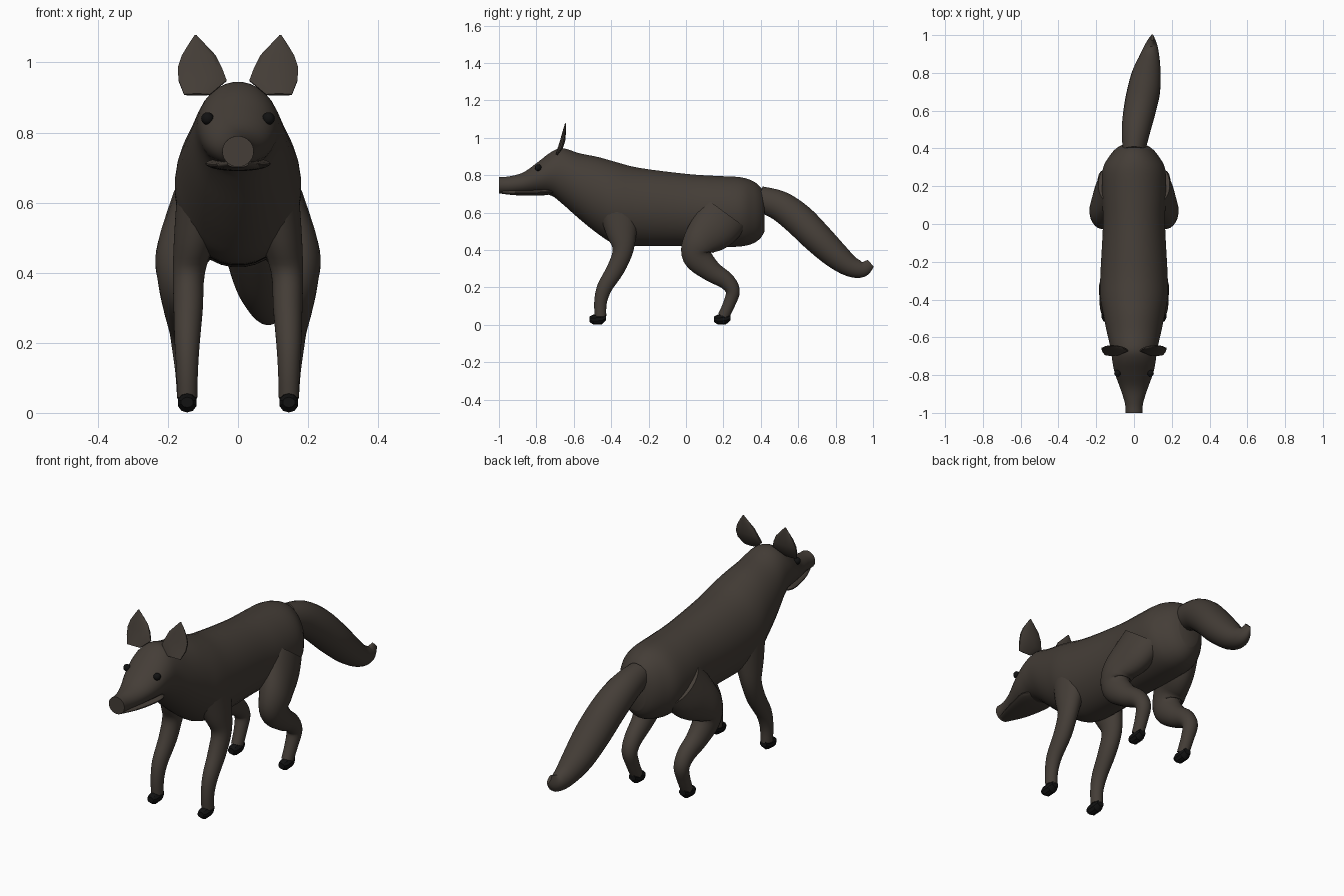
import bpy
import bmesh
import math
from mathutils import Vector

cube = bpy.data.objects.get("Cube")
if cube:
    bpy.data.objects.remove(cube, do_unlink=True)


def make_material(name, colour):
    material = bpy.data.materials.new(name)
    material.use_nodes = True
    material.diffuse_color = (*colour, 1)
    shader = material.node_tree.nodes["Principled BSDF"]
    shader.inputs["Base Color"].default_value = (*colour, 1)
    shader.inputs["Roughness"].default_value = 0.9
    return material


fur = make_material("dark brown fur", (0.058, 0.047, 0.038))
black = make_material("black", (0.006, 0.006, 0.006))


def spline(rows, steps):
    """Catmull-Rom interpolation through rows of numbers."""
    rows = [Vector(row) for row in rows]
    result = []
    for i in range(len(rows) - 1):
        a, b = rows[max(i - 1, 0)], rows[i]
        c, d = rows[i + 1], rows[min(i + 2, len(rows) - 1)]
        for k in range(steps):
            t = k / steps
            result.append(b + (c - a) * (t / 2)
                          + (a * 2 - b * 5 + c * 4 - d) * (t * t / 2)
                          + (b * 3 - a - c * 3 + d) * (t ** 3 / 2))
    return result + [rows[-1]]


def finish(name, bm, material, angle):
    bmesh.ops.recalc_face_normals(bm, faces=bm.faces)
    mesh = bpy.data.meshes.new(name)
    bm.to_mesh(mesh)
    bm.free()
    mesh.materials.append(material)
    mesh.shade_smooth()
    mesh.set_sharp_from_angle(angle=math.radians(angle))
    obj = bpy.data.objects.new(name, mesh)
    bpy.context.scene.collection.objects.link(obj)
    return obj


def loft(name, rows, material=fur, side=1, steps=4, sides=24,
         upright=False, angle=45, shift=0):
    """Skin oval rings; each row is x, y, z, half width, half depth."""
    rows = spline(rows, steps)
    bm = bmesh.new()
    rings = []
    for i, row in enumerate(rows):
        centre = Vector(row[:3])
        before = Vector(rows[max(i - 1, 0)][:3])
        after = Vector(rows[min(i + 1, len(rows) - 1)][:3])
        along = after - before
        across = Vector((0, 0, 1))
        if not upright:
            across = Vector((0, -along.z, along.y)).normalized()
        ring = []
        for k in range(sides):
            turn = math.tau * (k + 0.5) / sides
            p = centre + across * (row[4] * math.sin(turn))
            p.x += row[3] * math.cos(turn)
            ring.append(bm.verts.new((p.x * side, p.y + shift, p.z)))
        rings.append(ring)
    for low, high in zip(rings, rings[1:]):
        for k in range(sides):
            n = (k + 1) % sides
            bm.faces.new((low[k], low[n], high[n], high[k]))
    bm.faces.new(rings[0])
    bm.faces.new(rings[-1])
    return finish(name, bm, material, angle)


# Torso, neck and head in one skin: y, top, bottom, half width
outline = [
    (-1, .79, .702, .045), (-.95, .793, .702, .048), (-.87, .815, .702, .073),
    (-.79, .872, .70, .102), (-.72, .925, .69, .116), (-.66, .945, .645, .124),
    (-.57, .918, .565, .145), (-.47, .898, .485, .165),
    (-.38, .873, .432, .18), (-.25, .84, .42, .178), (0, .808, .42, .165),
    (.16, .797, .415, .17), (.29, .79, .418, .166), (.36, .768, .435, .13),
    (.40, .735, .465, .095), (.42, .70, .50, .06),
]
loft("body", [(0, y, (top + low) / 2, wide, (top - low) / 2)
              for y, top, low, wide in outline], upright=True, sides=32)

# Lower jaw
loft("lower_jaw", [
    (0, -.985, .711, .03, .011), (0, -.9, .707, .062, .015),
    (0, -.8, .708, .086, .018), (0, -.745, .712, .092, .018),
    (0, -.71, .712, .07, .01)], upright=True)

# Bushy tail, curling up at its tip
loft("tail", [
    (0, .39, .675, .06, .068), (.012, .5, .637, .077, .08),
    (.03, .6, .565, .086, .086), (.05, .7, .467, .088, .083),
    (.065, .8, .372, .076, .072), (.08, .88, .312, .055, .056),
    (.09, .945, .298, .034, .043), (.097, .987, .33, .008, .024)])

front_leg = [
    (.1, -.36, .62, .075, .11), (.122, -.345, .5, .061, .085),
    (.14, -.337, .4, .046, .056), (.142, -.375, .3, .042, .048),
    (.145, -.435, .2, .036, .041), (.145, -.457, .12, .031, .034),
    (.145, -.457, .045, .029, .031)]
hind_leg = [
    (.1, .21, .6, .09, .14), (.13, .15, .52, .086, .13),
    (.163, .075, .44, .073, .095), (.165, .062, .365, .062, .08),
    (.16, .135, .288, .05, .058), (.153, .215, .235, .043, .046),
    (.15, .25, .18, .038, .038), (.147, .232, .115, .032, .033),
    (.145, .2, .045, .029, .031)]
foot = [
    (.145, -.428, .04, .02, .016), (.145, -.45, .032, .028, .029),
    (.145, -.495, .028, .028, .027), (.145, -.515, .03, .018, .015)]
ear = [
    (.117, -.693, .908, .038, .006), (.101, -.671, .948, .071, .014),
    (.109, -.659, .985, .065, .014), (.112, -.653, 1.02, .05, .011),
    (.117, -.648, 1.05, .026, .007), (.121, -.645, 1.078, .003, .002)]

for label, side in (("left", 1), ("right", -1)):
    # Legs and dark feet
    loft(label + "_front_leg", front_leg, side=side)
    loft(label + "_hind_leg", hind_leg, side=side, steps=5)
    for end, shift in (("front", 0), ("hind", .665)):
        loft(f"{label}_{end}_foot", foot, black, side, steps=1, sides=10,
             upright=True, angle=30, shift=shift)

    # Thin leaf-shaped ear
    loft(label + "_ear", ear, side=side, steps=1, sides=12, angle=60)

    # Eye
    bm = bmesh.new()
    bmesh.ops.create_uvsphere(bm, u_segments=12, v_segments=8, radius=.018)
    bmesh.ops.translate(bm, verts=bm.verts,
                        vec=(side * .087, -.79, .84))
    finish(label + "_eye", bm, black, 60)
